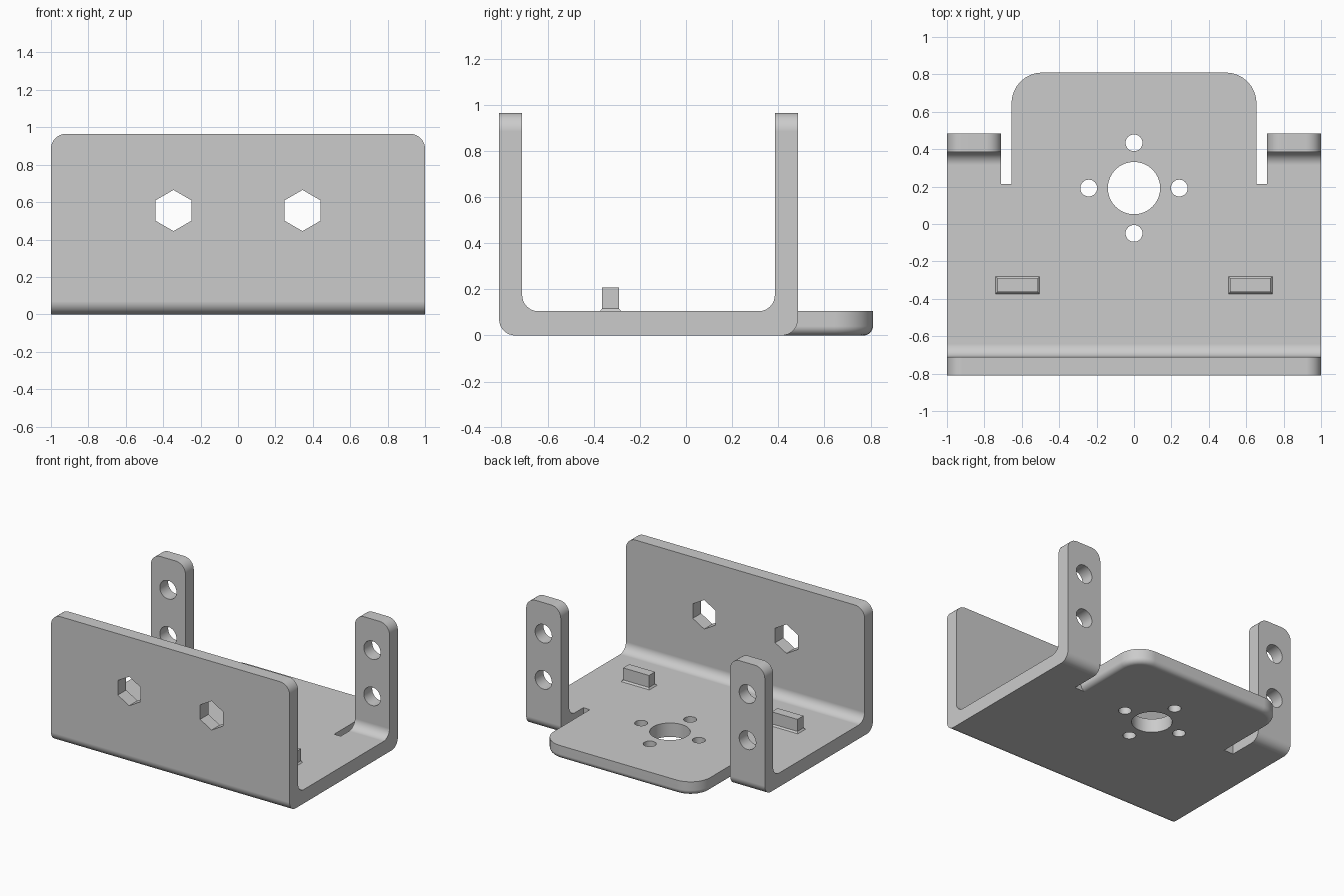
import bpy, bmesh, math
from mathutils import Vector

if "Cube" in bpy.data.objects:
    bpy.data.objects.remove(bpy.data.objects["Cube"], do_unlink=True)

grey = bpy.data.materials.new("plain_grey")
grey.use_nodes = True
grey.diffuse_color = (0.6, 0.6, 0.6, 1)
grey.node_tree.nodes["Principled BSDF"].inputs["Base Color"].default_value = (0.6, 0.6, 0.6, 1)

HEIGHT, FLOOR = 0.965, 0.105
FRONT, BACK, WALL = -0.81, 0.485, 0.1
SLOT_Y, TAB_X, TONGUE_X = 0.215, 0.71, 0.655


def rounded(corners, steps=8):
    """Outline of a right-angled polygon; each corner is (u, v, radius)."""
    out, n = [], len(corners)
    for i, (u, v, r) in enumerate(corners):
        p = Vector((u, v))
        if r == 0:
            out.append(p)
            continue
        d1 = (Vector(corners[i - 1][:2]) - p).normalized()
        d2 = (Vector(corners[(i + 1) % n][:2]) - p).normalized()
        for k in range(steps + 1):
            a = math.pi / 2 * k / steps
            out.append(p + r * (d1 + d2 - d2 * math.cos(a) - d1 * math.sin(a)))
    return out


def circle(u, v, r, n=32):
    angles = [math.pi / 2 + 2 * math.pi * k / n for k in range(n)]
    return [(u + r * math.cos(a), v + r * math.sin(a)) for a in angles]


def prism(name, outline, lo, hi, axis):
    """Extrude a 2D outline along x, y or z."""
    place = {"x": lambda u, v, t: (t, u, v),
             "y": lambda u, v, t: (u, t, v),
             "z": lambda u, v, t: (u, v, t)}[axis]
    bm = bmesh.new()
    rings = [[bm.verts.new(place(u, v, t)) for u, v in outline] for t in (lo, hi)]
    n = len(outline)
    for ring in rings:
        bm.faces.new(ring)
    for i in range(n):
        j = (i + 1) % n
        bm.faces.new((rings[0][i], rings[0][j], rings[1][j], rings[1][i]))
    bmesh.ops.recalc_face_normals(bm, faces=bm.faces)
    mesh = bpy.data.meshes.new(name)
    bm.to_mesh(mesh)
    bm.free()
    mesh.materials.append(grey)
    obj = bpy.data.objects.new(name, mesh)
    bpy.context.collection.objects.link(obj)
    return obj


def activate(obj):
    bpy.ops.object.select_all(action="DESELECT")
    obj.select_set(True)
    bpy.context.view_layer.objects.active = obj


def combine(obj, other, operation):
    activate(obj)
    mod = obj.modifiers.new("combine", "BOOLEAN")
    mod.operation, mod.solver, mod.object = operation, "EXACT", other
    bpy.ops.object.modifier_apply(modifier=mod.name)
    bpy.data.objects.remove(other, do_unlink=True)


def round_edges(obj, rule, radius):
    """Round every edge whose two end points satisfy the rule."""
    bm = bmesh.new()
    bm.from_mesh(obj.data)
    edges = [e for e in bm.edges if rule(e.verts[0].co, e.verts[1].co)]
    bmesh.ops.bevel(bm, geom=edges, offset=radius, offset_type="OFFSET",
                    segments=8, profile=0.5, affect="EDGES")
    bm.to_mesh(obj.data)
    bm.free()


def finish(obj):
    activate(obj)
    bpy.ops.object.shade_smooth_by_angle(angle=math.radians(30))
    mod = obj.modifiers.new("even_shading", "WEIGHTED_NORMAL")
    mod.keep_sharp = True


# Bent U-shaped channel
bend = 0.07
bracket = prism("bracket", rounded([
    (FRONT, 0, bend), (BACK, 0, bend), (BACK, HEIGHT, 0), (BACK - WALL, HEIGHT, 0),
    (BACK - WALL, FLOOR, bend), (FRONT + WALL, FLOOR, bend),
    (FRONT + WALL, HEIGHT, 0), (FRONT, HEIGHT, 0)]), -1, 1, "x")

# Opening that leaves two tabs at the back
notch = prism("notch_cutter", [(-TAB_X, SLOT_Y), (TAB_X, SLOT_Y), (TAB_X, 1), (-TAB_X, 1)],
              -0.5, 1.5, "z")
combine(bracket, notch, "DIFFERENCE")

# Rounded upper corners of the wall and tabs
round_edges(bracket, lambda a, b: min(a.z, b.z) > HEIGHT - 0.001
            and abs(a.x - b.x) < 0.001 and abs(a.y - b.y) > 0.05, 0.08)

# Tongue between the slots, with a rounded lower rim
tongue_start, corner = -0.15, 0.165
tongue = prism("tongue", rounded([
    (-TONGUE_X, tongue_start, 0), (TONGUE_X, tongue_start, 0),
    (TONGUE_X, -FRONT, corner), (-TONGUE_X, -FRONT, corner)]), 0, FLOOR, "z")
round_edges(tongue, lambda a, b: max(a.z, b.z) < 0.001
            and max(a.y, b.y) > tongue_start + 0.001, 0.04)
combine(bracket, tongue, "UNION")

# Large centre hole and four small holes around it
hub_y, ring = 0.192, 0.242
holes = [(0, hub_y, 0.14)]
for k in range(4):
    a = k * math.pi / 2
    holes.append((ring * math.cos(a), hub_y + ring * math.sin(a), 0.045))
for x, y, r in holes:
    combine(bracket, prism("hole_cutter", circle(x, y, r), -0.5, 0.5, "z"), "DIFFERENCE")

# Hexagonal holes in the front wall, round holes in the tabs
for side in (-1, 1):
    combine(bracket, prism("hex_cutter", circle(side * 0.345, 0.555, 0.11, 6),
                           -1, -0.6, "y"), "DIFFERENCE")
    for z in (0.38, 0.73):
        combine(bracket, prism("hole_cutter", circle(side * 0.855, z, 0.07),
                               0.3, 0.6, "y"), "DIFFERENCE")
finish(bracket)

# Locating lugs on the floor, each with a thin flared foot
for side, label in ((-1, "right"), (1, "left")):
    x, y, w, d = side * 0.622, -0.327, 0.108, 0.036
    box = [(x - w, y - d), (x + w, y - d), (x + w, y + d), (x - w, y + d)]
    lug = prism(label + "_lug", box, FLOOR - 0.01, 0.208, "z")
    foot = prism(label + "_lug_foot", box, FLOOR, FLOOR + 0.012, "z")
    for v in foot.data.vertices:
        if v.co.z < FLOOR + 0.001:
            v.co.x += math.copysign(0.01, v.co.x - x)
            v.co.y += math.copysign(0.01, v.co.y - y)
